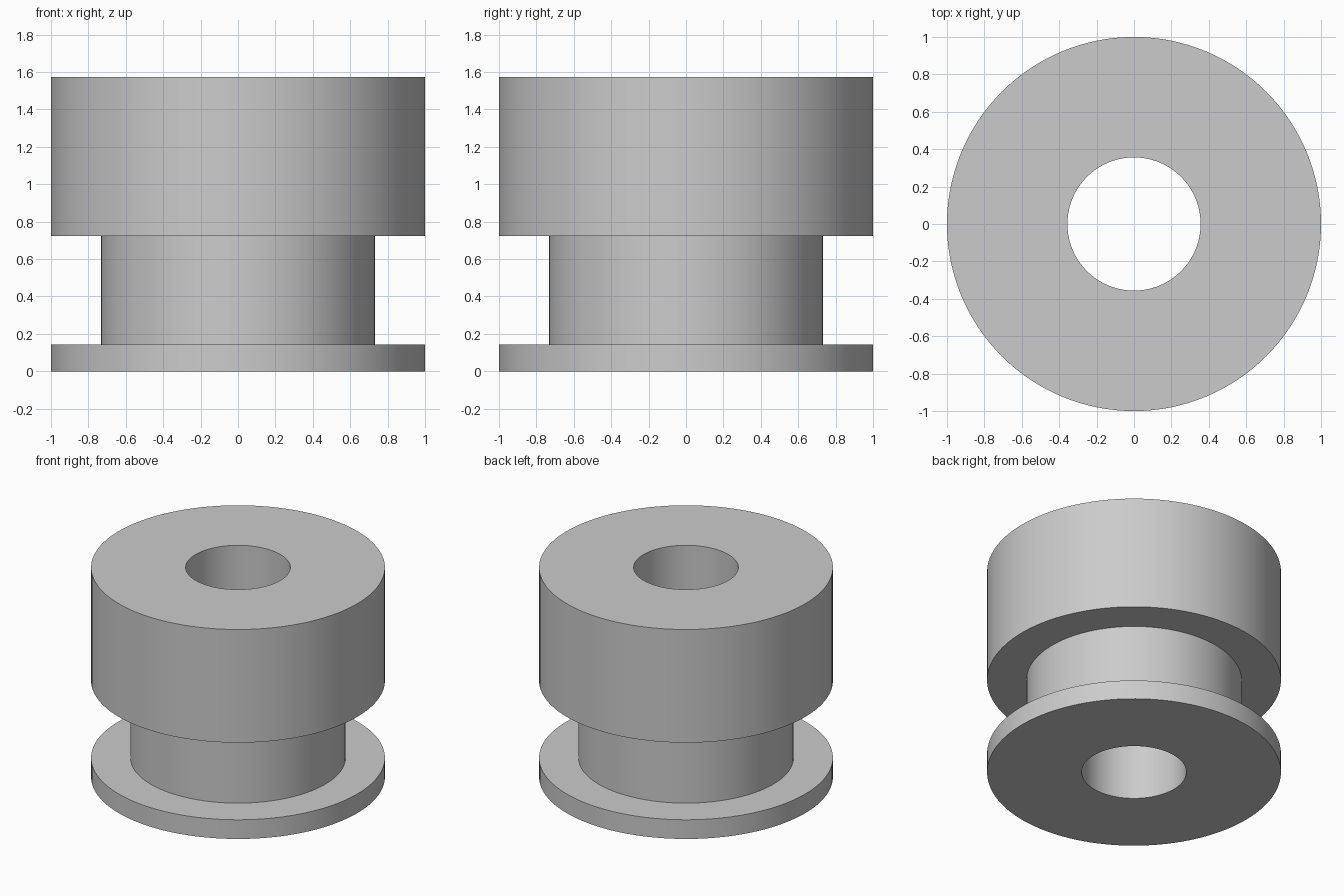
import bpy
import bmesh
import math

cube = bpy.data.objects.get("Cube")
if cube:
    bpy.data.objects.remove(cube, do_unlink=True)

SEGMENTS = 128
BORE, NECK, RIM = 0.356, 0.732, 1.0
FLANGE_TOP, HEAD_BOTTOM, HEAD_TOP = 0.144, 0.723, 1.573

# Plain grey material
grey = bpy.data.materials.new("plain_grey")
grey.use_nodes = True
colour = (0.6, 0.6, 0.6, 1.0)
grey.diffuse_color = colour
for node in grey.node_tree.nodes:
    if node.type == "BSDF_PRINCIPLED":
        node.inputs["Base Color"].default_value = colour


def lathe(name, profile, material):
    """Revolve a closed (radius, height) loop around the z axis."""
    bm = bmesh.new()
    verts = [bm.verts.new((r, 0, z)) for r, z in profile]
    edges = [bm.edges.new((v, verts[(i + 1) % len(verts)]))
             for i, v in enumerate(verts)]
    bmesh.ops.spin(bm, geom=verts + edges, cent=(0, 0, 0), axis=(0, 0, 1),
                   angle=math.tau, steps=SEGMENTS, use_merge=True)
    bmesh.ops.remove_doubles(bm, verts=bm.verts[:], dist=1e-5)
    bmesh.ops.recalc_face_normals(bm, faces=bm.faces[:])
    mesh = bpy.data.meshes.new(name)
    bm.to_mesh(mesh)
    bm.free()
    mesh.materials.append(material)
    obj = bpy.data.objects.new(name, mesh)
    bpy.context.collection.objects.link(obj)
    bpy.ops.object.select_all(action="DESELECT")
    obj.select_set(True)
    bpy.context.view_layer.objects.active = obj
    bpy.ops.object.shade_smooth_by_angle(angle=math.radians(30))
    return obj


# Bored spool: thin base flange, narrow neck, tall head, open through the middle
lathe("bored_spool", [
    (BORE, 0), (RIM, 0), (RIM, FLANGE_TOP), (NECK, FLANGE_TOP),
    (NECK, HEAD_BOTTOM), (RIM, HEAD_BOTTOM), (RIM, HEAD_TOP), (BORE, HEAD_TOP),
], grey)
